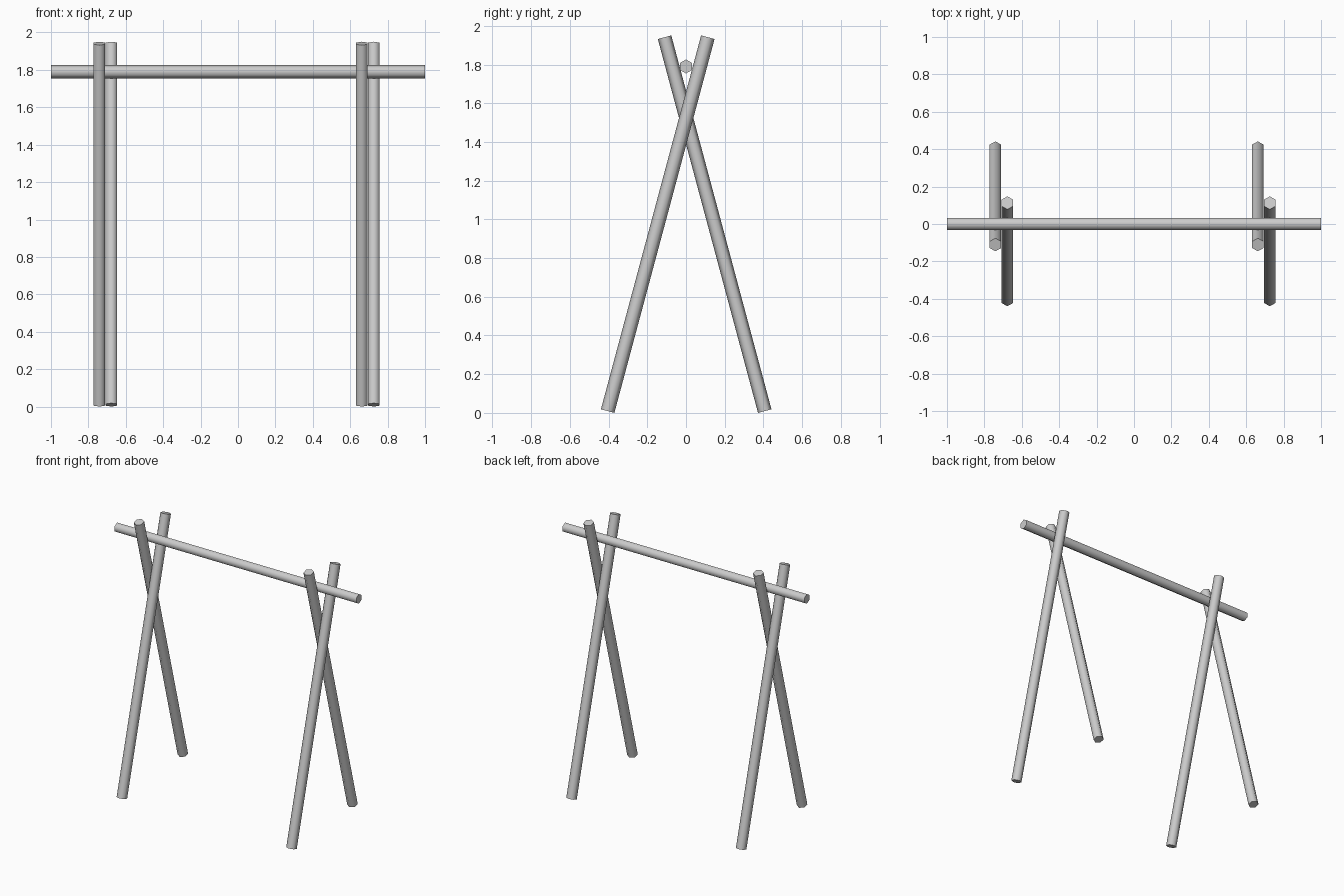
import bpy
from math import radians, sin, cos

if "Cube" in bpy.data.objects:
    bpy.data.objects.remove(bpy.data.objects["Cube"])

R, LENGTH, TILT = 0.036, 2.0, radians(15)


def pole(name, loc, rot):
    """Six-sided round-shaded pole with crisp end caps."""
    bpy.ops.mesh.primitive_cylinder_add(vertices=6, radius=R, depth=LENGTH,
                                        location=loc, rotation=rot)
    ob = bpy.context.object
    ob.name = name
    bpy.ops.object.shade_smooth_by_angle(angle=radians(65))
    return ob


# Crossed legs: each pair sits side by side in x and leans in opposite directions
leg_z = LENGTH / 2 * cos(TILT) + R * sin(TILT)
for side, x in (("left", -0.709), ("right", 0.694)):
    pole(f"{side}_front_leg", (x + 0.032, -0.146, leg_z), (-TILT, 0, 0))
    pole(f"{side}_back_leg", (x - 0.032, 0.148, leg_z), (TILT, 0, 0))

# Crossbar resting in the forks of the legs
pole("crossbar", (0, 0, 1.79), (radians(90), 0, radians(90)))
